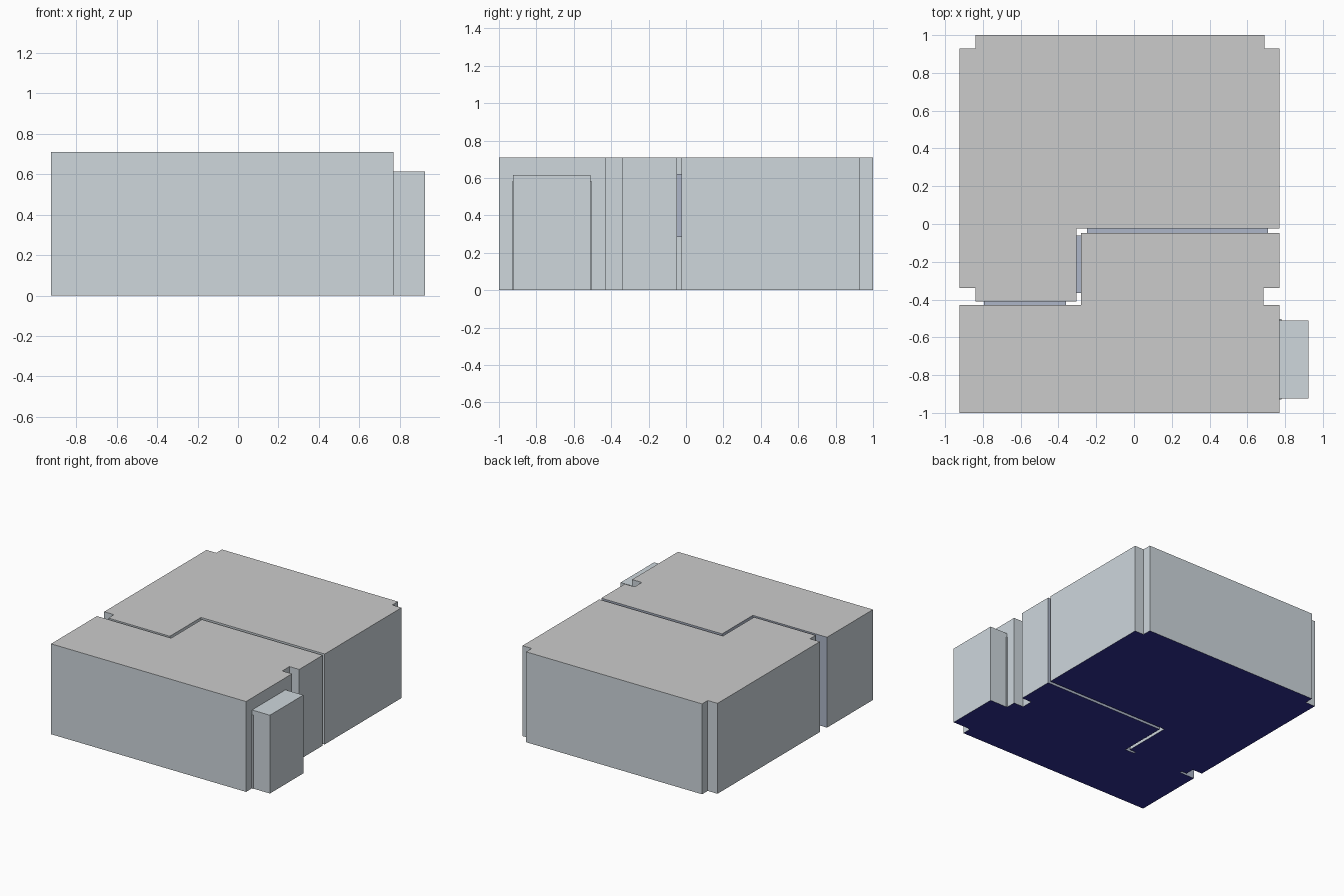
import bpy, bmesh

if "Cube" in bpy.data.objects:
    bpy.data.objects.remove(bpy.data.objects["Cube"])


def material(name, rgb):
    m = bpy.data.materials.new(name)
    m.diffuse_color = (*rgb, 1)
    m.use_nodes = True
    m.node_tree.nodes["Principled BSDF"].inputs["Base Color"].default_value = m.diffuse_color
    return m


WALL = material("wall", (0.62, 0.68, 0.72))
ROOF = material("roof", (0.69, 0.69, 0.69))
FLOOR = material("floor", (0.03, 0.03, 0.30))
REVEAL = material("reveal", (0.42, 0.47, 0.58))


def prism(name, outline, z0, z1, side=WALL, top=ROOF, bottom=FLOOR, reveal_edges=()):
    """Extrude a counter-clockwise plan outline from z0 to z1."""
    bm = bmesh.new()
    lo = [bm.verts.new((x, y, z0)) for x, y in outline]
    hi = [bm.verts.new((x, y, z1)) for x, y in outline]
    n = len(outline)
    bm.faces.new(lo[::-1]).material_index = 2
    bm.faces.new(hi).material_index = 1
    for i in range(n):
        j = (i + 1) % n
        f = bm.faces.new((lo[i], lo[j], hi[j], hi[i]))
        f.material_index = 3 if i in reveal_edges else 0
    me = bpy.data.meshes.new(name)
    bm.to_mesh(me)
    bm.free()
    for m in (side, top, bottom, REVEAL):
        me.materials.append(m)
    ob = bpy.data.objects.new(name, me)
    bpy.context.collection.objects.link(ob)
    return ob


def box(name, x0, x1, y0, y1, z0, z1, **mats):
    return prism(name, [(x0, y0), (x1, y0), (x1, y1), (x0, y1)], z0, z1, **mats)


H = 0.71      # room height
DOOR = 0.62   # head height of openings

# Back room with notched corners
prism("back_room", [
    (-0.84, -0.41), (-0.305, -0.41), (-0.305, -0.023), (0.77, -0.023),
    (0.77, 0.93), (0.69, 0.93), (0.69, 1.0), (-0.84, 1.0),
    (-0.84, 0.93), (-0.925, 0.93), (-0.925, -0.34), (-0.84, -0.34)], 0, H)

# Front room, stepped along the dividing gap
prism("front_room", [
    (-0.925, -1.0), (0.77, -1.0), (0.77, -0.43), (0.685, -0.43),
    (0.685, -0.34), (0.77, -0.34), (0.77, -0.048), (-0.28, -0.048),
    (-0.28, -0.43), (-0.925, -0.43)], 0, H, reveal_edges=(6, 7, 8))

# Side closet with its thin opening frame
box("closet", 0.77, 0.925, -0.925, -0.51, 0, 0.615, top=WALL)
box("closet_frame", 0.77, 0.782, -0.93, -0.503, 0, 0.58, top=WALL)

# Openings bridging the gap between the rooms
link = dict(side=REVEAL, top=REVEAL)
box("long_opening", -0.25, 0.71, -0.048, -0.023, 0.285, DOOR, bottom=REVEAL, **link)
box("short_opening", -0.305, -0.28, -0.365, -0.062, 0.285, DOOR, bottom=REVEAL, **link)
box("doorway", -0.795, -0.36, -0.43, -0.41, 0, DOOR, **link)
